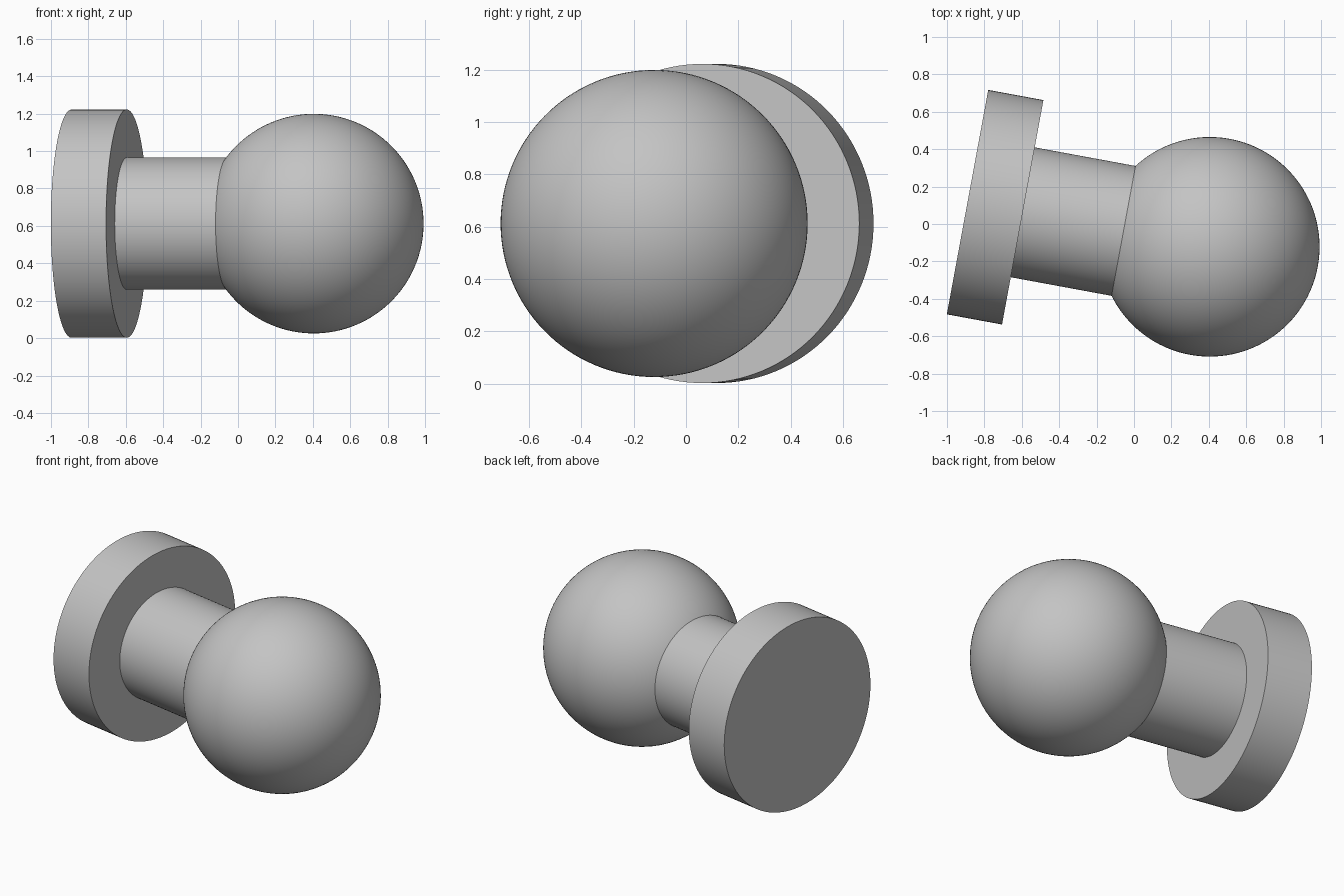
import bpy
import math
from mathutils import Vector, Matrix

cube = bpy.data.objects.get("Cube")
if cube:
    bpy.data.objects.remove(cube, do_unlink=True)

# Single grey finish
grey = bpy.data.materials.new("plain_grey")
grey.use_nodes = True
colour = (0.55, 0.55, 0.55, 1)
grey.diffuse_color = colour
grey.node_tree.nodes["Principled BSDF"].inputs["Base Color"].default_value = colour

# Shared axis running from the disc's outer face to the ball
YAW = math.radians(-10.45)
AXIS = Vector((math.cos(YAW), math.sin(YAW), 0))
ORIGIN = Vector((-0.89, 0.117, 0.612))
TURN = (Matrix.Rotation(YAW, 4, 'Z') @ Matrix.Rotation(math.pi / 2, 4, 'Y')).to_euler()


def finish(name):
    obj = bpy.context.object
    obj.name = name
    obj.data.materials.append(grey)
    bpy.ops.object.shade_smooth_by_angle(angle=math.radians(30))


def cylinder(name, radius, start, end):
    bpy.ops.mesh.primitive_cylinder_add(
        vertices=128, radius=radius, depth=end - start,
        location=ORIGIN + AXIS * (start + end) / 2, rotation=TURN)
    finish(name)


# Base disc and neck
cylinder("base_disc", 0.61, 0, 0.3)
cylinder("neck", 0.353, 0.3, 0.87)

# Ball on the end of the neck
bpy.ops.mesh.primitive_uv_sphere_add(
    segments=128, ring_count=64, radius=0.587,
    location=ORIGIN + AXIS * 1.317, rotation=TURN)
finish("ball")
